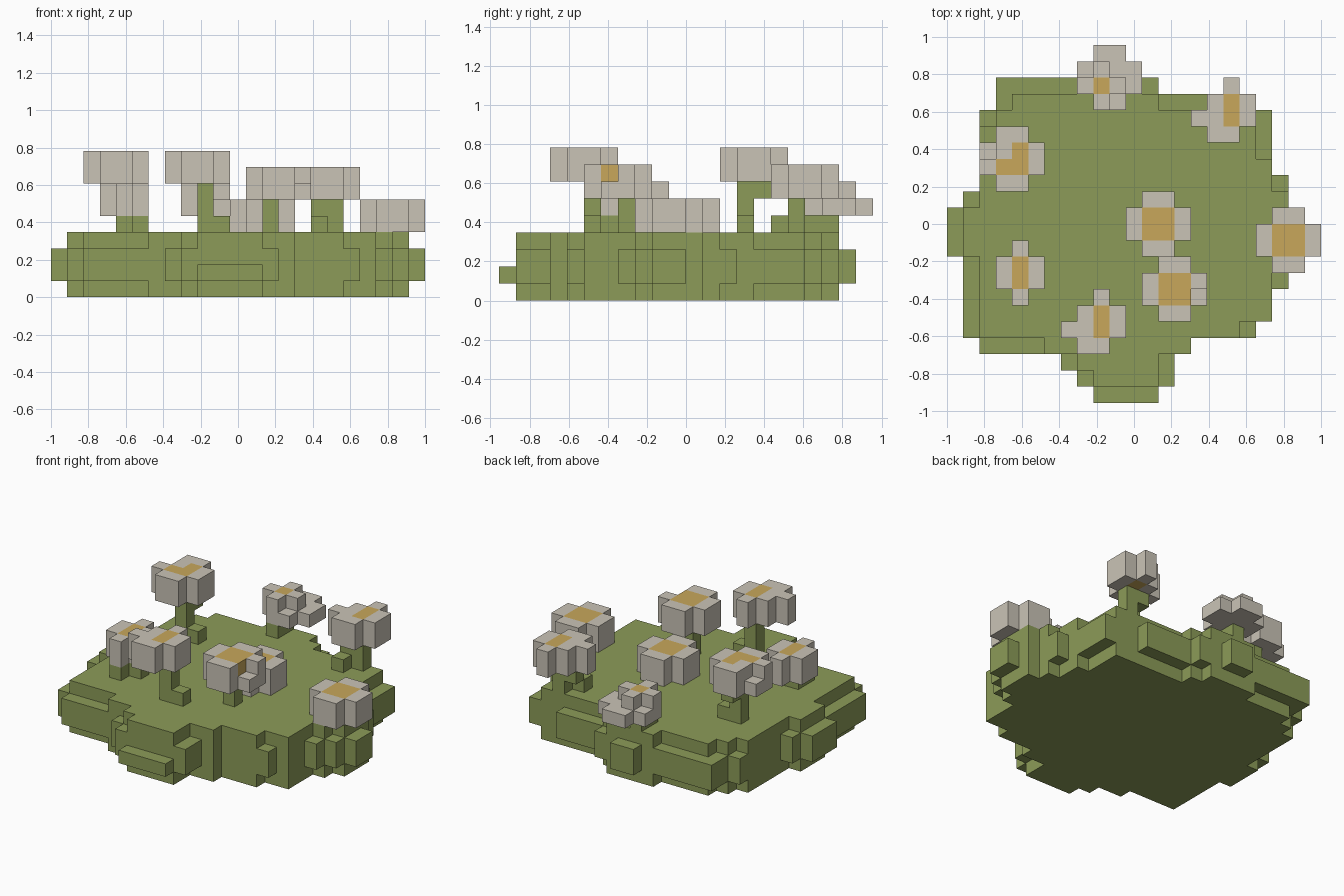
import bpy
import bmesh
from mathutils import Vector

if "Cube" in bpy.data.objects:
    bpy.data.objects.remove(bpy.data.objects["Cube"], do_unlink=True)

UNIT = 2 / 23
HALF_X, HALF_Y = 11.5, 11


def make_material(name, colour):
    material = bpy.data.materials.new(name)
    material.use_nodes = True
    rgba = (*colour, 1)
    material.diffuse_color = rgba
    material.node_tree.nodes["Principled BSDF"].inputs["Base Color"].default_value = rgba
    return material


GREEN = make_material("leaf green", (.262, .33, .098))
CREAM = make_material("petal cream", (.59, .55, .47))
YELLOW = make_material("pollen yellow", (.58, .39, .105))


def make_blocks(name, cells, material):
    """Build the outer skin of a set of grid cells as one flat-faced object."""
    cells = set(cells)
    bm = bmesh.new()
    for cell in cells:
        for axis in range(3):
            for side in (-1, 1):
                neighbour = list(cell)
                neighbour[axis] += side
                if tuple(neighbour) in cells:
                    continue
                normal = Vector((0, 0, 0))
                normal[axis] = side
                across = Vector((0, 0, 0))
                across[(axis + 1) % 3] = 1
                other = normal.cross(across)
                centre = Vector(cell) + Vector((.5, .5, .5)) + normal / 2
                corners = [centre + (across * a + other * b) / 2
                           for a, b in ((-1, -1), (1, -1), (1, 1), (-1, 1))]
                bm.faces.new([bm.verts.new(((c.x - HALF_X) * UNIT,
                                            (c.y - HALF_Y) * UNIT,
                                            c.z * UNIT)) for c in corners])
    bmesh.ops.remove_doubles(bm, verts=bm.verts, dist=UNIT / 100)
    mesh = bpy.data.meshes.new(name)
    bm.to_mesh(mesh)
    bm.free()
    mesh.materials.append(material)
    item = bpy.data.objects.new(name, mesh)
    bpy.context.collection.objects.link(item)
    return item


def layer(runs, first_row, level):
    """Cells of one layer, given the start and end of each row."""
    return [(i, first_row + row, level)
            for row, (start, end) in enumerate(runs) for i in range(start, end)]


# Leafy pad: two wide middle layers between two narrower ones
wide = [(8, 14), (7, 14), (2, 15), (1, 19), (1, 20), (1, 20), (1, 21), (1, 22),
        (0, 23), (0, 23), (0, 22), (1, 21), (2, 21), (2, 20), (2, 20), (2, 20),
        (2, 20), (3, 17), (3, 13), (9, 11)]
narrow = [(9, 13), (8, 13), (6, 15), (2, 18), (2, 20), (2, 20), (2, 20), (2, 21),
          (1, 22), (1, 22), (1, 22), (2, 21), (2, 20), (2, 20), (2, 19), (2, 19),
          (3, 19), (4, 13), (8, 12)]
lip = [(9, 13)]
make_blocks("leafy_pad",
            layer(narrow, 1, 0) + layer(lip, 0, 1) + layer(wide, 1, 1)
            + layer(wide, 1, 2) + layer(narrow, 1, 3), GREEN)


def flower(name, left, front, level, pattern, stem=()):
    """Rows run back to front. P petal, Y centre, both two cells deep; l lower cell only."""
    petals, centre = [], []
    for row, text in enumerate(reversed(pattern.split())):
        for column, mark in enumerate(text):
            if mark == ".":
                continue
            target = centre if mark == "Y" else petals
            for depth in range(1 if mark == "l" else 2):
                target.append((left + column, front + row, level + depth))
    make_blocks(name + "_petals", petals, CREAM)
    make_blocks(name + "_centre", centre, YELLOW)
    if stem:
        make_blocks(name + "_stem", stem, GREEN)


# Flowers with their stems and small leaves
flower("back_right_flower", 2, 13, 7, ".PP. lPYP PYYP .PP.",
       [(4, 14, 4), (4, 14, 5), (4, 14, 6), (4, 15, 6), (5, 14, 4)])
flower("side_right_flower", 3, 6, 5, ".P. PYP PYP .P.",
       [(4, 7, 4), (4, 6, 4), (5, 7, 4)])
flower("front_flower", 7, 3, 7, "..P. .PYP PPYP .PP.",
       [(9, 5, 4), (9, 5, 5), (9, 5, 6), (10, 5, 4)])
flower("tall_middle_flower", 12, 5, 6, ".PP. PYYP PYYl .PP.",
       [(13, 7, 4), (13, 7, 5)])
flower("low_middle_flower", 11, 9, 4, ".PP. PYYP PYYP .PP.")
flower("side_left_flower", 19, 8, 4, ".PP. PYYP PYYP .PP.")
flower("back_left_flower", 15, 16, 6, "..P. .PYP PPYP .PP.",
       [(17, 17, 4), (17, 17, 5), (16, 17, 5), (16, 16, 4)])
flower("back_flower", 8, 18, 5, ".ll. lPll PYPl .Pl.",
       [(9, 18, 4), (9, 19, 4)])
